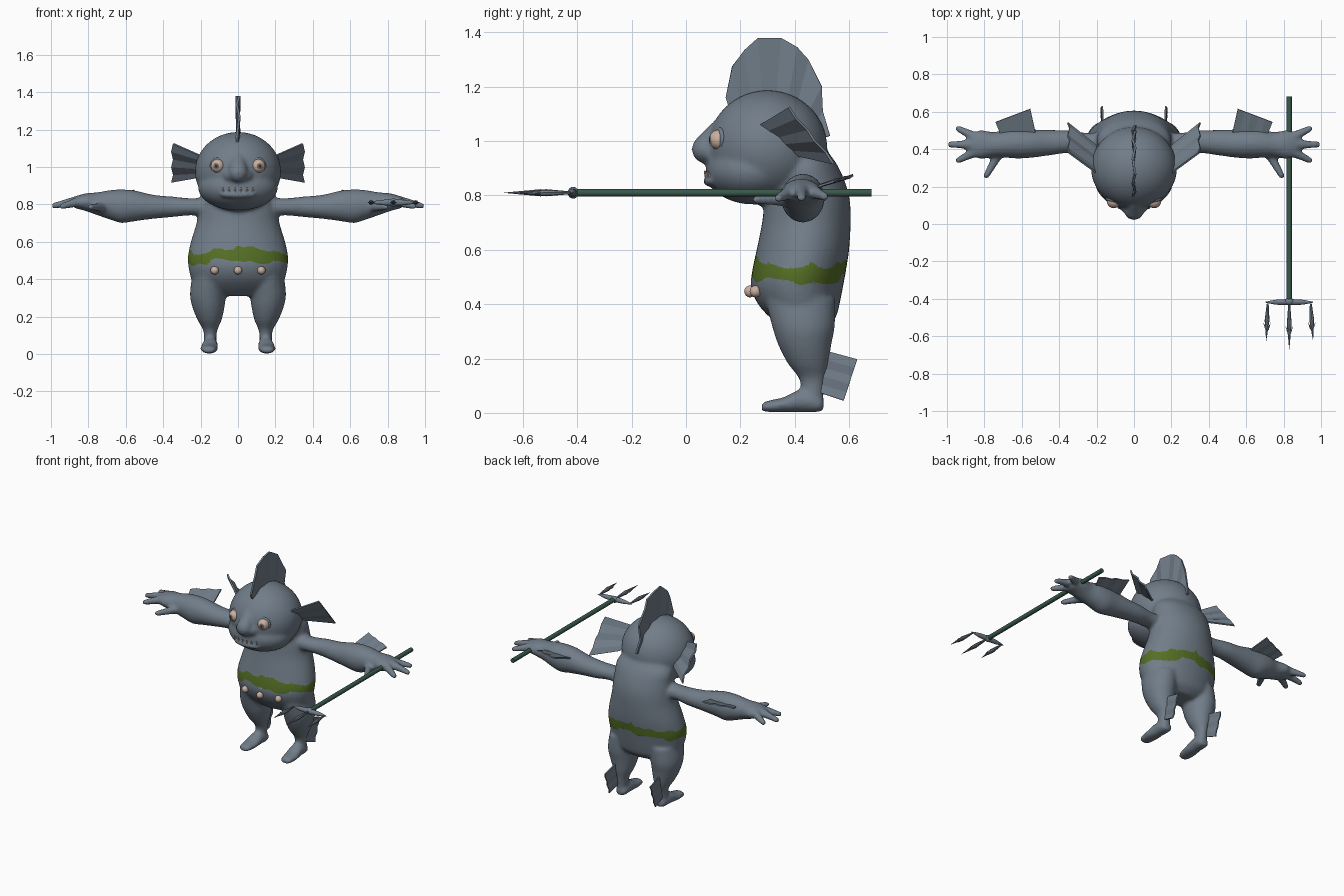
import bpy, bmesh, math, random
from mathutils import Vector, Matrix
from mathutils.bvhtree import BVHTree

random.seed(4)
if "Cube" in bpy.data.objects:
    bpy.data.objects.remove(bpy.data.objects["Cube"])


def material(name, r, g, b):
    mat = bpy.data.materials.new(name)
    mat.use_nodes = True
    mat.diffuse_color = (r, g, b, 1)
    mat.node_tree.nodes["Principled BSDF"].inputs["Base Color"].default_value = (r, g, b, 1)
    return mat


SKIN = material("slate_skin", 0.165, 0.205, 0.25)
GREEN = material("moss_green", 0.09, 0.16, 0.018)
SHAFT = material("dark_green", 0.04, 0.1, 0.07)
PEARL = material("pale_pink", 0.58, 0.43, 0.35)
IRIS = material("brown_grey", 0.2, 0.16, 0.14)
DARK = material("near_black", 0.03, 0.03, 0.035)


def finish(name, bm, mats, smooth=True):
    bmesh.ops.recalc_face_normals(bm, faces=bm.faces)
    mesh = bpy.data.meshes.new(name)
    bm.to_mesh(mesh)
    bm.free()
    for mat in mats:
        mesh.materials.append(mat)
    if smooth:
        mesh.shade_smooth()
    obj = bpy.data.objects.new(name, mesh)
    bpy.context.collection.objects.link(obj)
    return obj


def spline(sections, steps):
    pts = [Vector(s) for s in sections]
    out = []
    for i in range(len(pts) - 1):
        a, b, c, d = pts[max(i - 1, 0)], pts[i], pts[i + 1], pts[min(i + 2, len(pts) - 1)]
        for k in range(steps):
            t = k / steps
            out.append((2 * b + (c - a) * t + (2 * a - 5 * b + 4 * c - d) * t * t
                        + (3 * b - a - 3 * c + d) * t ** 3) / 2)
    return out + [pts[-1]]


def loft(bm, axis, sections, side=1, steps=4, sides=24):
    """Ellipse sections (position, centre u, radius u, centre v, radius v) along an axis."""
    rings = []
    for t, cu, ru, cv, rv in spline(sections, steps):
        ring = []
        for k in range(sides):
            ang = math.tau * k / sides
            u, v = cu + ru * math.cos(ang), cv + rv * math.sin(ang)
            x, y, z = {"x": (t, u, v), "y": (u, t, v), "z": (u, v, t)}[axis]
            ring.append(bm.verts.new((x * side, y, z)))
        rings.append(ring)
    for low, high in zip(rings, rings[1:]):
        for k in range(sides):
            n = (k + 1) % sides
            bm.faces.new((low[k], low[n], high[n], high[k]))
    bm.faces.new(rings[0])
    bm.faces.new(rings[-1])


def ball(bm, centre, radii, detail=3):
    if not isinstance(radii, tuple):
        radii = (radii,) * 3
    bmesh.ops.create_icosphere(bm, subdivisions=detail, radius=1,
                               matrix=Matrix.Translation(centre) @ Matrix.Diagonal((*radii, 1)))


def chain(bm, start, end, r_start, r_end, count=10):
    for i in range(count):
        t = i / (count - 1)
        ball(bm, Vector(start).lerp(Vector(end), t), r_start + (r_end - r_start) * t, 2)


def cone(bm, start, end, r_start, r_end, sides=8):
    a, b = Vector(start), Vector(end)
    turn = (b - a).to_track_quat("Z", "Y").to_matrix().to_4x4()
    bmesh.ops.create_cone(bm, cap_ends=True, segments=sides, radius1=r_start, radius2=r_end,
                          depth=(b - a).length, matrix=Matrix.Translation((a + b) / 2) @ turn)


# Body mass: torso, head, nose, limbs and fingers, fused into one skin
bm = bmesh.new()
loft(bm, "z", [(z, 0, rx, (f + b) / 2, (b - f) / 2) for z, rx, f, b in (
    (.31, .12, .36, .51), (.35, .22, .31, .55), (.4, .25, .265, .565), (.46, .264, .24, .577),
    (.52, .268, .243, .588), (.6, .252, .26, .6), (.7, .222, .28, .606), (.78, .21, .29, .603),
    (.85, .2, .31, .585), (.92, .19, .33, .552), (1, .12, .36, .49))], sides=40)
ball(bm, (0, .3, .975), (.23, .22, .212), 4)
ball(bm, (0, .245, .89), (.213, .172, .123), 4)
chain(bm, (0, .115, 1.04), (0, .075, .97), .035, .056)
ball(bm, (0, .1, .852), (.1, .038, .022))
for s in (1, -1):
    ball(bm, (s * .04, .095, .955), .037)
    loft(bm, "z", [(.04, .15, .034, .462, .042), (.12, .148, .036, .466, .048),
                   (.18, .152, .064, .45, .075), (.25, .158, .086, .437, .098),
                   (.32, .16, .097, .432, .116), (.42, .145, .1, .42, .13)], s)
    loft(bm, "y", [(.278, .156, .026, .02, .014), (.3, .156, .04, .024, .021),
                   (.36, .154, .047, .03, .028), (.42, .15, .043, .044, .042),
                   (.48, .148, .04, .035, .033), (.507, .148, .027, .03, .022)], s)
    loft(bm, "x", [(.12, .43, .06, .785, .055), (.25, .43, .058, .787, .046),
                   (.35, .44, .06, .787, .055), (.45, .435, .068, .787, .064),
                   (.55, .43, .076, .792, .082), (.62, .43, .08, .79, .09),
                   (.68, .43, .076, .797, .08), (.75, .425, .067, .803, .062),
                   (.82, .425, .077, .812, .046), (.87, .425, .06, .81, .032)], s)
    for start, end in (((.83, .455, .82), (.94, .51, .795)), ((.85, .425, .82), (.983, .425, .793)),
                       ((.83, .395, .82), (.94, .34, .79)), ((.71, .4, .785), (.79, .257, .785))):
        chain(bm, (s * start[0], *start[1:]), (s * end[0], *end[1:]), .031, .018)
skin = finish("body", bm, [])
VOXEL = .01
remesh = skin.modifiers.new("fuse", "REMESH")
remesh.mode, remesh.voxel_size = "VOXEL", VOXEL
relax = skin.modifiers.new("relax", "SMOOTH")
relax.factor, relax.iterations = .5, 7
fused = bpy.data.meshes.new_from_object(skin.evaluated_get(bpy.context.evaluated_depsgraph_get()))
skin.modifiers.clear()
skin.data = fused
fused.materials.clear()
fused.materials.append(SKIN)
fused.materials.append(GREEN)

# Ragged green waistband, with nearby vertices snapped to its edges
TEETH = 36
jag = [[random.uniform(-.017, .017) for _ in range(TEETH)] for _ in range(2)]


def band_edge(co, top):
    ang = math.atan2(co.x, .42 - co.y)
    pos = (ang / math.tau % 1) * TEETH
    i, f = int(pos) % TEETH, pos % 1
    wave = jag[top][i] * (1 - f) + jag[top][(i + 1) % TEETH] * f
    return .523 + .013 * math.cos(2 * ang) + (.031 if top else -.031) + wave


for v in fused.vertices:
    if .42 < v.co.z < .64:
        for top in (0, 1):
            edge = band_edge(v.co, top)
            if abs(v.co.z - edge) < VOXEL / 2:
                v.co.z = edge
for p in fused.polygons:
    c = p.center
    if .42 < c.z < .64 and band_edge(c, 0) < c.z < band_edge(c, 1):
        p.material_index = 1
fused.shade_smooth()
tree = BVHTree.FromPolygons([v.co for v in fused.vertices], [p.vertices for p in fused.polygons])


def front(x, z):
    return tree.ray_cast(Vector((x, -1, z)), Vector((0, 1, 0)))[0]


# Eyes with painted iris and pupil, and skin eyelid rings
for s, side in ((1, "left"), (-1, "right")):
    spot = front(s * .108, 1.005) + Vector((0, .012, 0))
    look = Vector((s * .25, -1, 0)).normalized()
    bm = bmesh.new()
    ball(bm, spot, .037, 4)
    for f in bm.faces:
        facing = (f.calc_center_median() - spot).normalized().dot(look)
        f.material_index = 2 if facing > .975 else 1 if facing > .9 else 0
    finish(side + "_eye", bm, [PEARL, IRIS, DARK])
    bpy.ops.mesh.primitive_torus_add(major_radius=.037, minor_radius=.009, major_segments=32,
                                     minor_segments=10, location=spot - look * .004,
                                     rotation=look.to_track_quat("Z", "Y").to_euler())
    lid = bpy.context.object
    lid.name = side + "_eyelid"
    lid.data.materials.append(SKIN)
    lid.data.shade_smooth()

# Teeth and belt pearls
bm = bmesh.new()
for i in range(6):
    x = -.08 + .032 * i
    spot = front(x, .872)
    cone(bm, spot + Vector((0, .003, -.004)), spot + Vector((0, -.006, .02)), .007, .001)
finish("teeth", bm, [PEARL], False)
bm = bmesh.new()
for x in (-.125, 0, .125):
    ball(bm, front(x, .447) - Vector((0, .008, 0)), .022)
finish("belt_pearls", bm, [PEARL])


# Fins: pleated sheets between a root line and an outer line
def fin(name, roots, tips, pleat, thickness=.01):
    bm = bmesh.new()
    rows = []
    for i, (r, t) in enumerate(zip(roots, tips)):
        shift = Vector(pleat) * (1 if i % 2 else -1)
        rows.append((bm.verts.new(Vector(r) + shift * .4), bm.verts.new(Vector(t) + shift)))
    for (a, b), (c, d) in zip(rows, rows[1:]):
        bm.faces.new((a, b, d, c))
    obj = finish(name, bm, [SKIN], False)
    solid = obj.modifiers.new("thickness", "SOLIDIFY")
    solid.thickness, solid.offset = thickness, 0


def between(a, b, count=6):
    return [Vector(a).lerp(Vector(b), i / (count - 1)) for i in range(count)]


fin("head_crest",
    [(0, y, z) for y, z in ((.16, 1.12), (.2, 1.13), (.24, 1.14), (.28, 1.15), (.33, 1.15),
                            (.37, 1.13), (.4, 1.1), (.43, 1.07), (.45, 1.03), (.47, 1))],
    [(0, y, z) for y, z in ((.147, 1.16), (.17, 1.275), (.215, 1.335), (.265, 1.38), (.35, 1.38),
                            (.41, 1.345), (.45, 1.3), (.5, 1.2), (.503, 1.11), (.53, 1.02))],
    (.007, 0, 0), .012)
for s, side in ((1, "left"), (-1, "right")):
    fin(side + "_ear_fin", between((s * .2, .27, 1.06), (s * .2, .42, .945)),
        between((s * .35, .375, 1.125), (s * .35, .545, .918)), (s * .005, -.004, 0))
    fin(side + "_arm_fin", between((s * .71, .47, .83), (s * .525, .48, .83)),
        between((s * .74, .545, .855), (s * .555, .615, .872)), (0, 0, .003), .008)
    fin(side + "_leg_fin", between((s * .165, .49, .235), (s * .165, .49, .075)),
        between((s * .172, .63, .197), (s * .172, .58, .045)), (s * .003, 0, 0), .008)

# Trident: shaft, collar, crossbar, barbed prongs
X, Z = .83, .81
bm = bmesh.new()
cone(bm, (X, .682, Z), (X, -.41, Z), .0145, .0145, 16)
shaft = finish("trident_shaft", bm, [SHAFT], False)
bm = bmesh.new()
ball(bm, (X, -.415, Z), (.026, .02, .022))
loft(bm, "x", [(X - .128, -.418, .002, Z, .002), (X - .07, -.418, .013, Z, .013),
               (X, -.418, .016, Z, .016), (X + .07, -.418, .013, Z, .013),
               (X + .128, -.418, .002, Z, .002)], sides=12)
for dx, lean, start, tip in ((-.115, -.008, -.425, -.625), (0, 0, -.425, -.67), (.115, .012, -.425, -.622)):
    mid = start + (tip - start) * .45
    base, waist, point = ((X + dx + lean * k, y, Z) for k, y in ((0, start), (.45, mid), (1, tip)))
    cone(bm, base, waist, .005, .013)
    cone(bm, waist, point, .013, .0005)
    for b in (-1, 1):
        cone(bm, (waist[0] + b * .004, mid - .05, Z), (waist[0] + b * .02, mid - .012, Z), .006, .0005, 6)
finish("trident_head", bm, [SKIN], False)
bpy.ops.object.select_all(action="DESELECT")
bpy.context.view_layer.objects.active = shaft
shaft.select_set(True)
bpy.ops.object.shade_smooth_by_angle()
